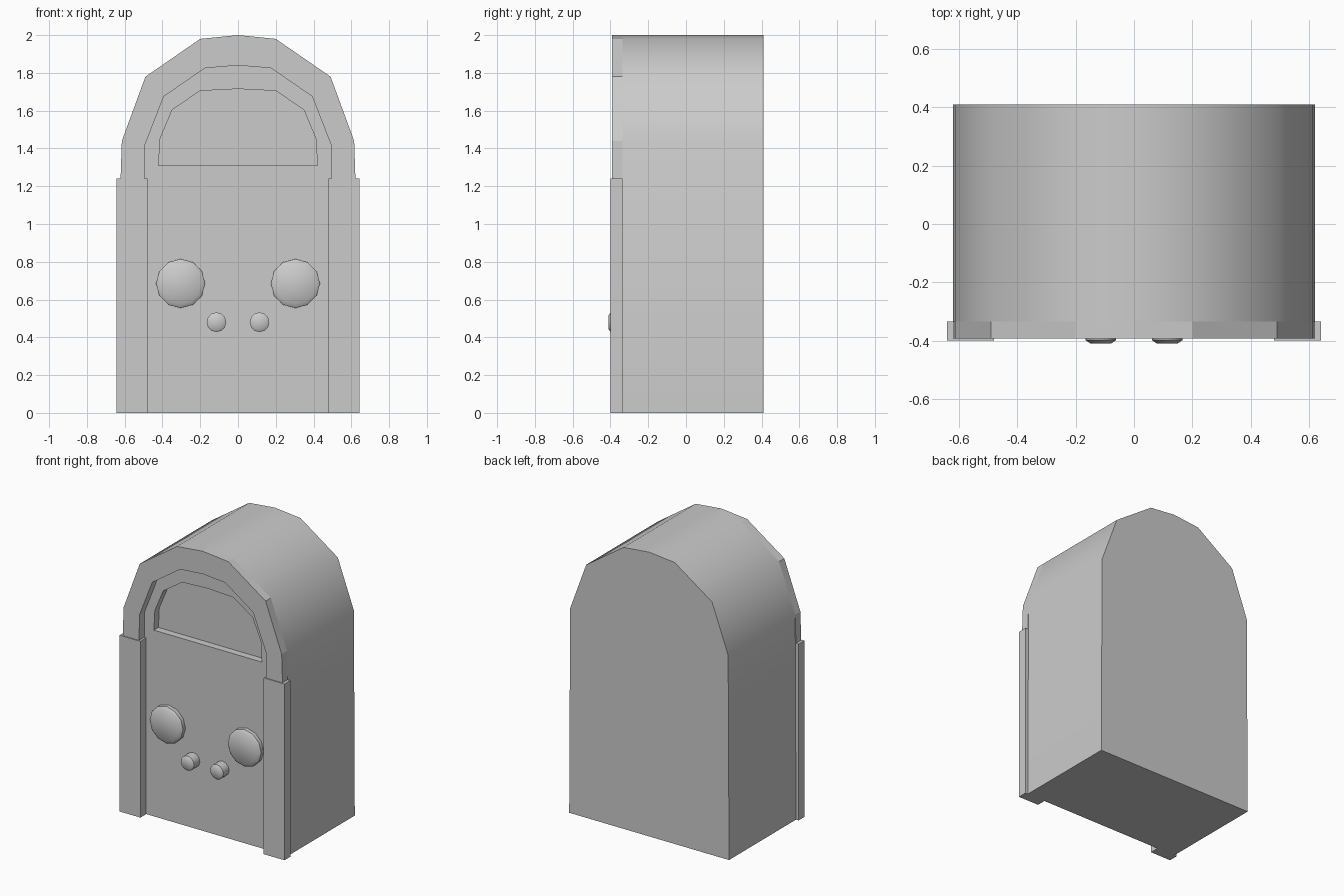
import bpy, bmesh, math

if "Cube" in bpy.data.objects:
    bpy.data.objects.remove(bpy.data.objects["Cube"])

FACE_Y = -0.335   # plane of the front panel


def loft(name, loops, smooth_angle=None):
    """Skin between closed (x, z) loops placed at given y, capping both ends."""
    bm = bmesh.new()
    rings = [[bm.verts.new((x, y, z)) for x, z in pts] for y, pts in loops]
    n = len(rings[0])
    for a, b in zip(rings, rings[1:]):
        for i in range(n):
            j = (i + 1) % n
            bm.faces.new((a[i], a[j], b[j], b[i]))
    bm.faces.new(rings[0])
    bm.faces.new(rings[-1])
    bmesh.ops.recalc_face_normals(bm, faces=bm.faces)
    mesh = bpy.data.meshes.new(name)
    bm.to_mesh(mesh)
    bm.free()
    if smooth_angle:
        mesh.shade_smooth()
        mesh.set_sharp_from_angle(angle=math.radians(smooth_angle))
    ob = bpy.data.objects.new(name, mesh)
    bpy.context.collection.objects.link(ob)
    return ob


def mirrored(half):
    """Complete a right-half arch (bottom to apex) across x = 0."""
    return half + [(-x, z) for x, z in reversed(half[:-1])]


def circle(cx, cz, r, n=12):
    return [(cx + r * math.cos(2 * math.pi * i / n),
             cz + r * math.sin(2 * math.pi * i / n)) for i in range(n)]


def rect(x0, x1, z0, z1):
    return [(x0, z0), (x1, z0), (x1, z1), (x0, z1)]


crown = [(0.615, 1.44), (0.49, 1.78), (0.2, 1.98), (0, 2.0)]
outer = mirrored([(0.622, 0)] + crown)
window = mirrored([(0.42, 1.31), (0.413, 1.45), (0.348, 1.605), (0.2, 1.705), (0, 1.715)])

# Cabinet with the recessed window in its front
loft("cabinet", [(0.41, outer), (FACE_Y, outer),
                 (FACE_Y, window), (FACE_Y + 0.05, window)], 50)

# Raised arch trim
arch_out = mirrored([(0.622, 1.23)] + crown)
arch_in = mirrored([(0.495, 1.23), (0.492, 1.42), (0.393, 1.675), (0.175, 1.825), (0, 1.84)])
trim = arch_out + arch_in[::-1]
loft("arch_trim", [(FACE_Y, trim), (-0.393, trim)])

for side, s in (("left", -1), ("right", 1)):
    # Front pillars
    p = rect(s * 0.48, s * 0.642, 0, 1.24)
    loft(side + "_pillar", [(FACE_Y, p), (-0.4, p)])

    # Large dials
    x = s * 0.304
    loft(side + "_dial", [(FACE_Y, circle(x, 0.685, 0.13)),
                          (-0.362, circle(x, 0.685, 0.13)),
                          (-0.378, circle(x, 0.685, 0.108))], 40)

    # Small knobs
    x = s * 0.114
    loft(side + "_knob", [(FACE_Y, circle(x, 0.48, 0.052)),
                          (-0.399, circle(x, 0.48, 0.052)),
                          (-0.41, circle(x, 0.48, 0.036))], 40)
